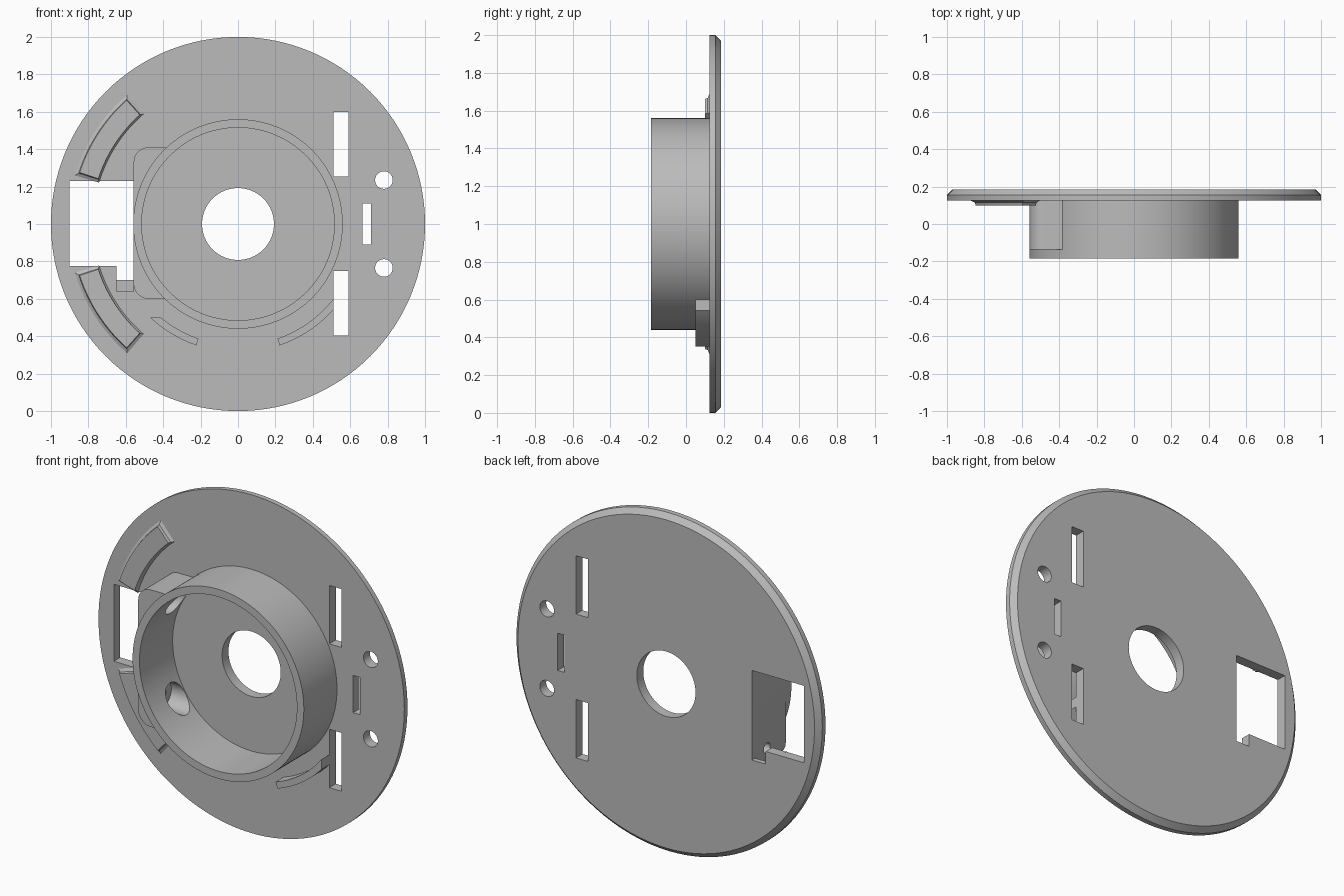
import bpy, bmesh
from math import cos, sin, radians

cube = bpy.data.objects.get("Cube")
if cube:
    bpy.data.objects.remove(cube)

grey = bpy.data.materials.new("plain grey")
grey.use_nodes = True
COLOUR = (0.5, 0.5, 0.5, 1)
grey.diffuse_color = COLOUR
grey.node_tree.nodes["Principled BSDF"].inputs["Base Color"].default_value = COLOUR

FRONT, BACK = 0.125, 0.185   # faces of the plate
RIM = -0.185                 # front of the ring
SINK = 0.01                  # overlap of raised parts into the plate


def arc(r, a0, a1, cx=0, cz=1, n=24):
    angles = [radians(a0 + (a1 - a0) * i / n) for i in range(n + 1)]
    return [(cx + r * cos(a), cz + r * sin(a)) for a in angles]


def circle(r, cx=0, cz=1, n=128):
    return arc(r, 0, 360, cx, cz, n)[:-1]


def rect(x0, x1, z0, z1):
    return [(x0, z0), (x1, z0), (x1, z1), (x0, z1)]


def band(r0, r1, a0, a1, b0=None, b1=None):
    """Curved strip; b0 and b1 are the end angles of its inner edge."""
    return arc(r1, a0, a1) + arc(r0, a1 if b1 is None else b1, a0 if b0 is None else b0)


def loft(name, *sections, axis="Y"):
    """Closed solid through (outline, depth) sections along an axis."""
    bm = bmesh.new()
    loops = []
    for outline, d in sections:
        loops.append([bm.verts.new((u, d, v) if axis == "Y" else (d, u, v)) for u, v in outline])
    for a, b in zip(loops, loops[1:]):
        for i in range(len(a)):
            bm.faces.new((a[i - 1], a[i], b[i], b[i - 1]))
    bm.faces.new(loops[0])
    bm.faces.new(loops[-1])
    bmesh.ops.recalc_face_normals(bm, faces=bm.faces)
    mesh = bpy.data.meshes.new(name)
    bm.to_mesh(mesh)
    bm.free()
    mesh.materials.append(grey)
    obj = bpy.data.objects.new(name, mesh)
    bpy.context.collection.objects.link(obj)
    return obj


def prism(name, outline, d0, d1, axis="Y"):
    return loft(name, (outline, d0), (outline, d1), axis=axis)


def activate(obj):
    bpy.ops.object.select_all(action="DESELECT")
    obj.select_set(True)
    bpy.context.view_layer.objects.active = obj


def combine(obj, tool, operation="DIFFERENCE"):
    tool.hide_render = True
    mod = obj.modifiers.new("combine", "BOOLEAN")
    mod.operation, mod.solver, mod.object = operation, "EXACT", tool
    activate(obj)
    bpy.ops.object.modifier_apply(modifier=mod.name)
    bpy.data.objects.remove(tool)


# Round plate with a bevelled back edge
plate = loft("plate", (circle(1), FRONT), (circle(1), 0.155), (circle(0.97), BACK))

# Openings: centre hole, slots, small holes, notched window
window = [(-0.9, 0.775), (-0.65, 0.775), (-0.65, 0.7), (-0.56, 0.7), (-0.56, 1.23), (-0.9, 1.23)]
openings = [circle(0.192), window, rect(0.665, 0.71, 0.89, 1.11),
            rect(0.51, 0.59, 1.255, 1.6), rect(0.51, 0.59, 0.405, 0.75),
            circle(0.047, 0.78, 1.235, 40), circle(0.047, 0.78, 0.765, 40)]
for outline in openings:
    combine(plate, prism("cutter", outline, 0, 0.3))
combine(plate, prism("cutter", rect(-0.65, -0.56, 0.64, 0.71), 0, 0.155))

# Ring housing with a rounded side block
housing = prism("ring_housing", circle(0.56), RIM, FRONT + 0.0005)
block = arc(0.08, 90, 180, -0.478, 1.33, 10) + arc(0.08, 180, 270, -0.478, 0.68, 10)
block += [(-0.2, 0.6), (-0.2, 1.41)]
combine(housing, prism("side_block", block, -0.135, FRONT + 0.0005), "UNION")
combine(housing, prism("cutter", circle(0.515), -0.3, 0.3))

# Counterbored screw holes through the side block
for z in (0.715, 1.285):
    combine(housing, prism("cutter", circle(0.08, 0.04, z, 40), -0.52, -0.2, "X"))
    combine(housing, prism("cutter", circle(0.03, 0.04, z, 24), -0.7, -0.4, "X"))

# Raised curved pads with flared feet
parts = [plate, housing]
for name, a0, a1 in (("upper_pad", 132, 162), ("lower_pad", 198, 228)):
    sections = []
    for grow, depth in ((0, 0.1), (0.004, 0.115), (0.02, FRONT), (0.02, FRONT + SINK)):
        turn = grow * 70
        sections.append((band(0.785 - grow / 2, 0.89 + grow, a0 - turn, a1 + turn), depth))
    parts.append(loft(name, *sections))

# Thin curved ribs below the ring
parts.append(prism("right_rib", band(0.648, 0.686, 226.8, 251, 230.3), 0.05, FRONT + SINK))
parts.append(prism("left_rib", band(0.648, 0.686, 289, 318, b1=321.9), 0.05, FRONT + SINK))

for part in parts:
    activate(part)
    bpy.ops.object.shade_smooth_by_angle(angle=radians(25))
